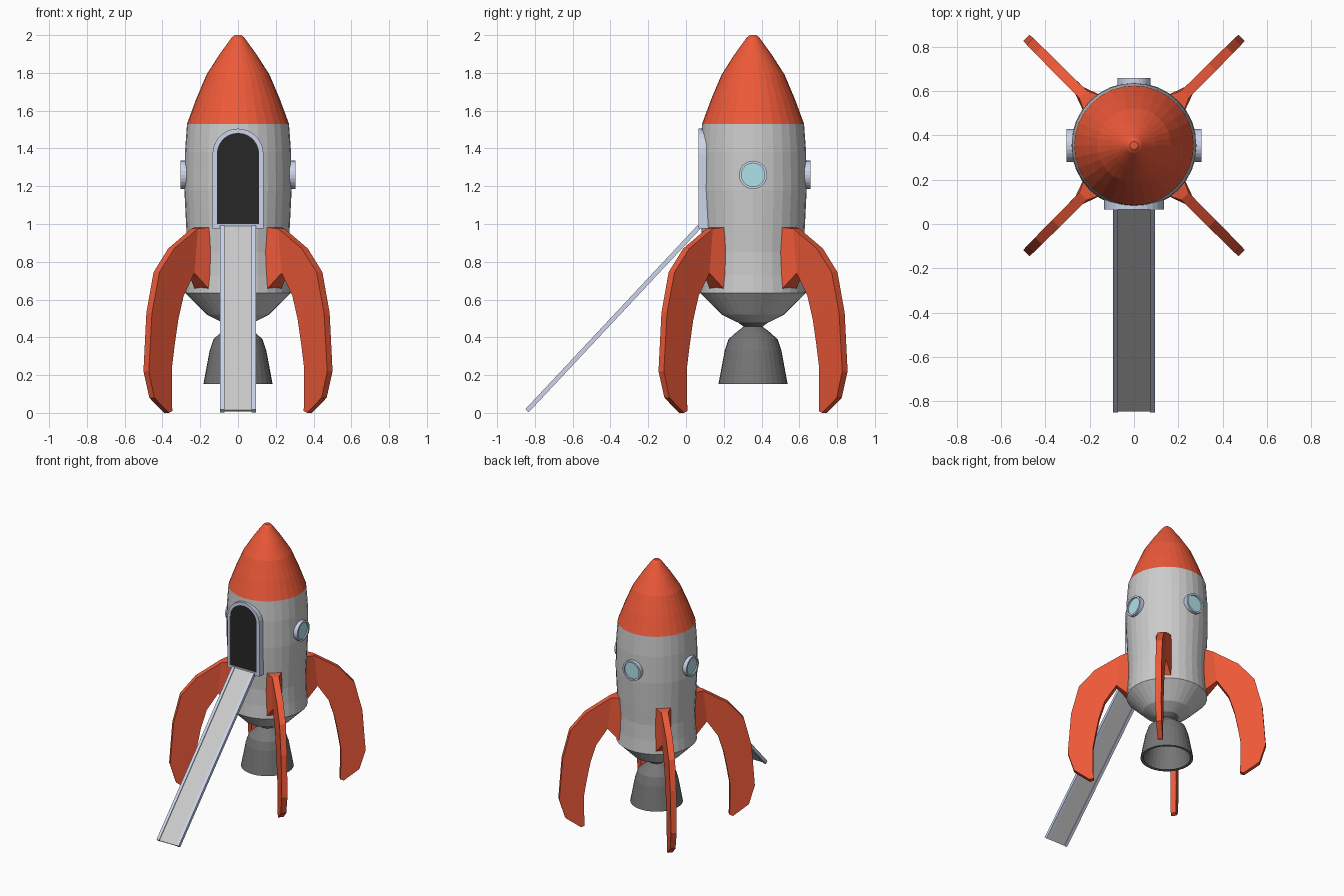
import bpy, bmesh
from math import sin, cos, pi, atan2
from mathutils import Matrix, Vector

if "Cube" in bpy.data.objects:
    bpy.data.objects.remove(bpy.data.objects["Cube"])

CY = 0.355  # y of the rocket axis


def mat(name, rgb):
    m = bpy.data.materials.new(name)
    m.diffuse_color = (*rgb, 1)
    m.use_nodes = True
    m.node_tree.nodes["Principled BSDF"].inputs["Base Color"].default_value = m.diffuse_color
    return m


RED = mat("red", (0.85, 0.10, 0.04))
DARK = mat("dark_grey", (0.18, 0.18, 0.18))
BLACK = mat("black", (0.02, 0.02, 0.02))
TRIM = mat("blue_grey", (0.60, 0.66, 0.83))
GLASS = mat("glass", (0.42, 0.76, 0.82))


def finish(bm, name, material=None, recalc=False):
    bmesh.ops.remove_doubles(bm, verts=bm.verts, dist=1e-5)
    if recalc:
        bmesh.ops.recalc_face_normals(bm, faces=bm.faces)
    me = bpy.data.meshes.new(name)
    bm.to_mesh(me)
    bm.free()
    ob = bpy.data.objects.new(name, me)
    bpy.context.collection.objects.link(ob)
    if material:
        me.materials.append(material)
    return ob


def bridge(bm, a, b):
    n = len(a)
    for j in range(n):
        k = (j + 1) % n
        bm.faces.new((a[j], a[k], b[k], b[j]))


def lathe(name, profile, material=None, n=32, matrix=Matrix.Translation((0, CY, 0))):
    bm = bmesh.new()
    rings = [[bm.verts.new((r * cos(2 * pi * j / n), r * sin(2 * pi * j / n), z))
              for j in range(n)] for r, z in profile]
    for a, b in zip(rings, rings[1:]):
        bridge(bm, a, b)
    bm.transform(matrix)
    return finish(bm, name, material)


# Hull, nose and engine
lathe("body", [(0.28, 0.635), (0.271, 0.73), (0.267, 0.85), (0.275, 1.0),
               (0.284, 1.18), (0.281, 1.38), (0.27, 1.53)])
lathe("nose_cone", [(0.27, 1.53), (0.222, 1.66), (0.167, 1.79), (0.10, 1.895),
                    (0.035, 1.985), (0.018, 2.0), (0, 2.0)], RED)
lathe("hull_base", [(0, 0.475), (0.085, 0.48), (0.165, 0.52), (0.28, 0.635)])
lathe("engine_bell", [(0, 0.42), (0.08, 0.40), (0.13, 0.33), (0.163, 0.155),
                      (0.183, 0.153), (0.15, 0.33), (0.13, 0.39), (0.085, 0.43),
                      (0.05, 0.457), (0.085, 0.482)], DARK)

# Portholes on the right, back and left
for side, ang in (("right", 0), ("back", pi / 2), ("left", pi)):
    m = (Matrix.Translation((0, CY, 1.26)) @ Matrix.Rotation(ang, 4, 'Z')
         @ Matrix.Rotation(pi / 2, 4, 'Y'))
    lathe(side + "_window_ring", [(0.075, 0.25), (0.075, 0.305), (0.062, 0.305),
                                  (0.062, 0.285)], TRIM, 24, m)
    lathe(side + "_window_glass", [(0.062, 0.295), (0, 0.295)], GLASS, 24, m)

# Landing fins: (outer r, z), (inner r, z), half thickness, from root to foot
FIN = [((0.25, 0.985), (0.25, 0.635), 0.06),
       ((0.325, 0.975), (0.35, 0.74), 0.024),
       ((0.50, 0.87), (0.43, 0.62), 0.023),
       ((0.61, 0.745), (0.47, 0.49), 0.022),
       ((0.665, 0.53), (0.493, 0.37), 0.021),
       ((0.688, 0.22), (0.513, 0.25), 0.020),
       ((0.645, 0.08), (0.513, 0.10), 0.019),
       ((0.535, 0.0), (0.51, 0.01), 0.018)]
for i, side in enumerate(("back_right", "back_left", "front_left", "front_right")):
    bm = bmesh.new()
    rings = [[bm.verts.new(p) for p in ((o[0], -t, o[1]), (o[0], t, o[1]),
                                        (q[0], t, q[1]), (q[0], -t, q[1]))]
             for o, q, t in FIN]
    for a, b in zip(rings, rings[1:]):
        bridge(bm, a, b)
    bm.faces.new(rings[0])
    bm.faces.new(rings[-1])
    bm.transform(Matrix.Translation((0, CY, 0)) @ Matrix.Rotation(pi / 4 + i * pi / 2, 4, 'Z'))
    finish(bm, side + "_fin", RED, True)


# Arched doorway: raised frame around a dark opening
def arch(bm, w, z0, y, zc=1.37, n=14):
    pts = [(-w, z0), (w, z0)]
    pts += [(w * cos(pi * k / n), zc + w * sin(pi * k / n)) for k in range(n)]
    pts.append((-w, zc))
    return [bm.verts.new((x, y, z)) for x, z in pts]


bm = bmesh.new()
loops = [arch(bm, w, z0, y) for w, z0, y in
         ((0.135, 0.975, 0.14), (0.135, 0.975, 0.066), (0.112, 1.0, 0.066), (0.112, 1.0, 0.14))]
for a, b in zip(loops, loops[1:]):
    bridge(bm, a, b)
finish(bm, "door_frame", TRIM)
bm = bmesh.new()
bm.faces.new(arch(bm, 0.112, 1.0, 0.0695))
finish(bm, "door_opening", BLACK)

# Boarding ramp: grey deck between two rails
low, high = Vector((0, -0.842, 0.011)), Vector((0, 0.07, 0.985))
d = high - low
tilt = Matrix.Translation((low + high) / 2) @ Matrix.Rotation(atan2(d.z, d.y), 4, 'X')
for name, x, w, h, material in (("ramp_deck", 0, 0.15, 0.012, None),
                                ("ramp_left_rail", -0.083, 0.022, 0.024, TRIM),
                                ("ramp_right_rail", 0.083, 0.022, 0.024, TRIM)):
    bm = bmesh.new()
    bmesh.ops.create_cube(bm, size=1)
    bm.transform(tilt @ Matrix.Translation((x, 0, 0)) @ Matrix.Diagonal((w, d.length, h, 1)))
    finish(bm, name, material)
